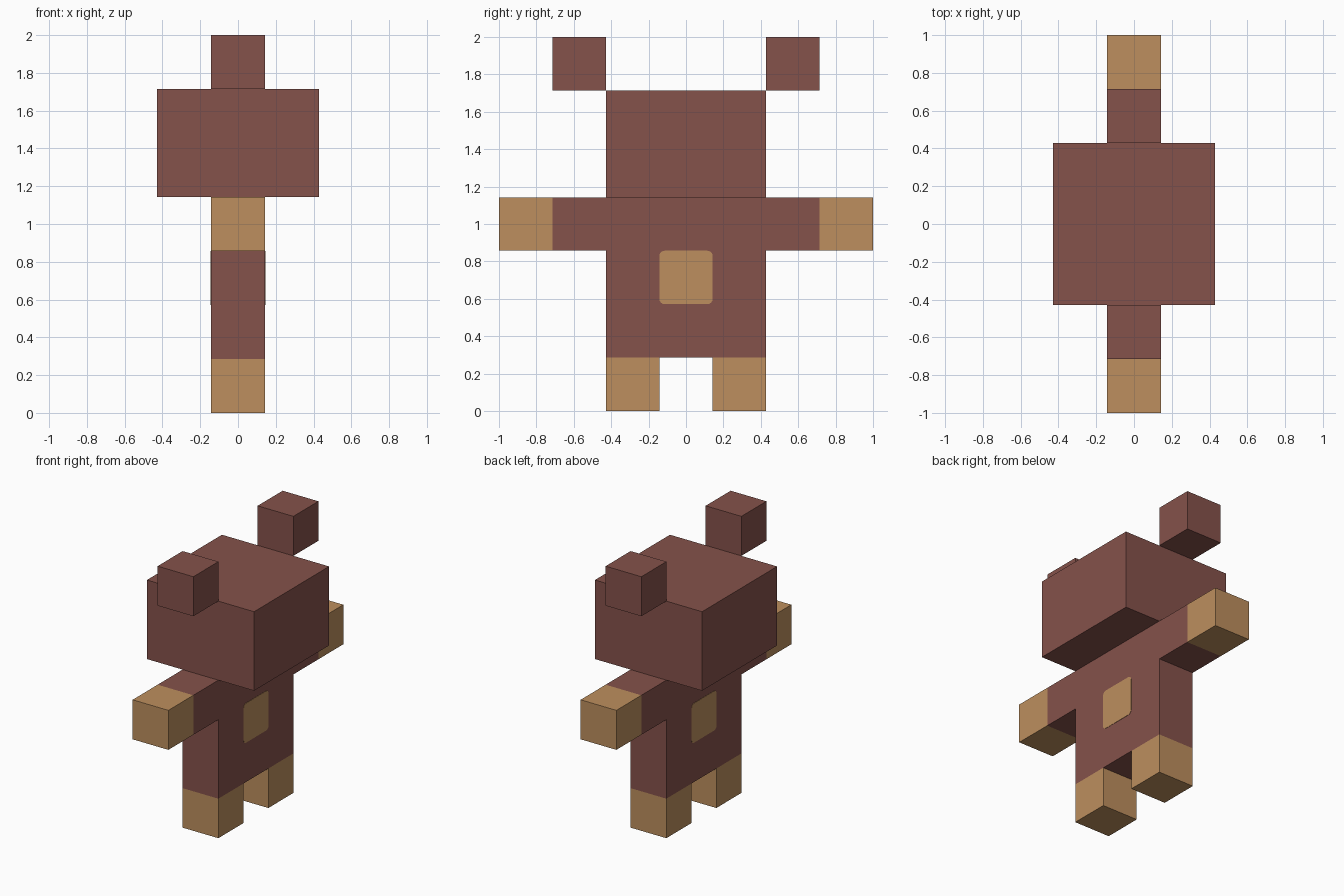
import bpy, bmesh, math

cube = bpy.data.objects.get("Cube")
if cube:
    bpy.data.objects.remove(cube, do_unlink=True)

U = 2 / 14  # one building unit


def material(name, rgb):
    mat = bpy.data.materials.new(name)
    mat.use_nodes = True
    colour = (*rgb, 1.0)
    mat.diffuse_color = colour
    bsdf = next(n for n in mat.node_tree.nodes if n.type == 'BSDF_PRINCIPLED')
    bsdf.inputs["Base Color"].default_value = colour
    bsdf.inputs["Roughness"].default_value = 0.8
    return mat


brown = material("reddish brown", (0.235, 0.084, 0.070))
tan = material("tan", (0.509, 0.275, 0.112))


def extrude_x(name, outline, x0, x1, mat):
    """Extrude a (y, z) outline from x0 to x1; all in building units."""
    bm = bmesh.new()
    face = bm.faces.new([bm.verts.new((x0 * U, y * U, z * U)) for y, z in outline])
    grown = bmesh.ops.extrude_face_region(bm, geom=[face])["geom"]
    moved = [v for v in grown if isinstance(v, bmesh.types.BMVert)]
    bmesh.ops.translate(bm, verts=moved, vec=((x1 - x0) * U, 0, 0))
    bmesh.ops.recalc_face_normals(bm, faces=bm.faces)
    mesh = bpy.data.meshes.new(name)
    bm.to_mesh(mesh)
    bm.free()
    mesh.materials.append(mat)
    obj = bpy.data.objects.new(name, mesh)
    bpy.context.collection.objects.link(obj)
    return obj


def box(name, half_x, y0, y1, z0, z1, mat):
    return extrude_x(name, [(y0, z0), (y1, z0), (y1, z1), (y0, z1)], -half_x, half_x, mat)


def rounded_square(cy, cz, half, radius, steps=4):
    points = []
    for corner, (sy, sz) in enumerate([(1, 1), (-1, 1), (-1, -1), (1, -1)]):
        for i in range(steps + 1):
            a = math.pi / 2 * (corner + i / steps)
            points.append((cy + sy * (half - radius) + radius * math.cos(a),
                           cz + sz * (half - radius) + radius * math.sin(a)))
    return points


# Torso and arms as one T-shaped slab
t_shape = [(-3, 2), (3, 2), (3, 6), (5, 6), (5, 8), (-5, 8), (-5, 6), (-3, 6)]
extrude_x("torso_and_arms", t_shape, -1, 1, brown)

# Head block
box("head", 3, -3, 3, 8, 12, brown)

# Paired ears, hands and legs
for side, s in (("front", -1), ("back", 1)):
    box(side + "_ear", 1, *sorted((3 * s, 5 * s)), 12, 14, brown)
    box(side + "_hand", 1, *sorted((5 * s, 7 * s)), 6, 8, tan)
    box(side + "_leg", 1, *sorted((1 * s, 3 * s)), 0, 2, tan)

# Rounded patches on both broad sides of the torso
for side, s in (("left", 1), ("right", -1)):
    extrude_x(side + "_patch", rounded_square(0, 5, 1, 0.2), 0.99 * s, 1.015 * s, tan)
